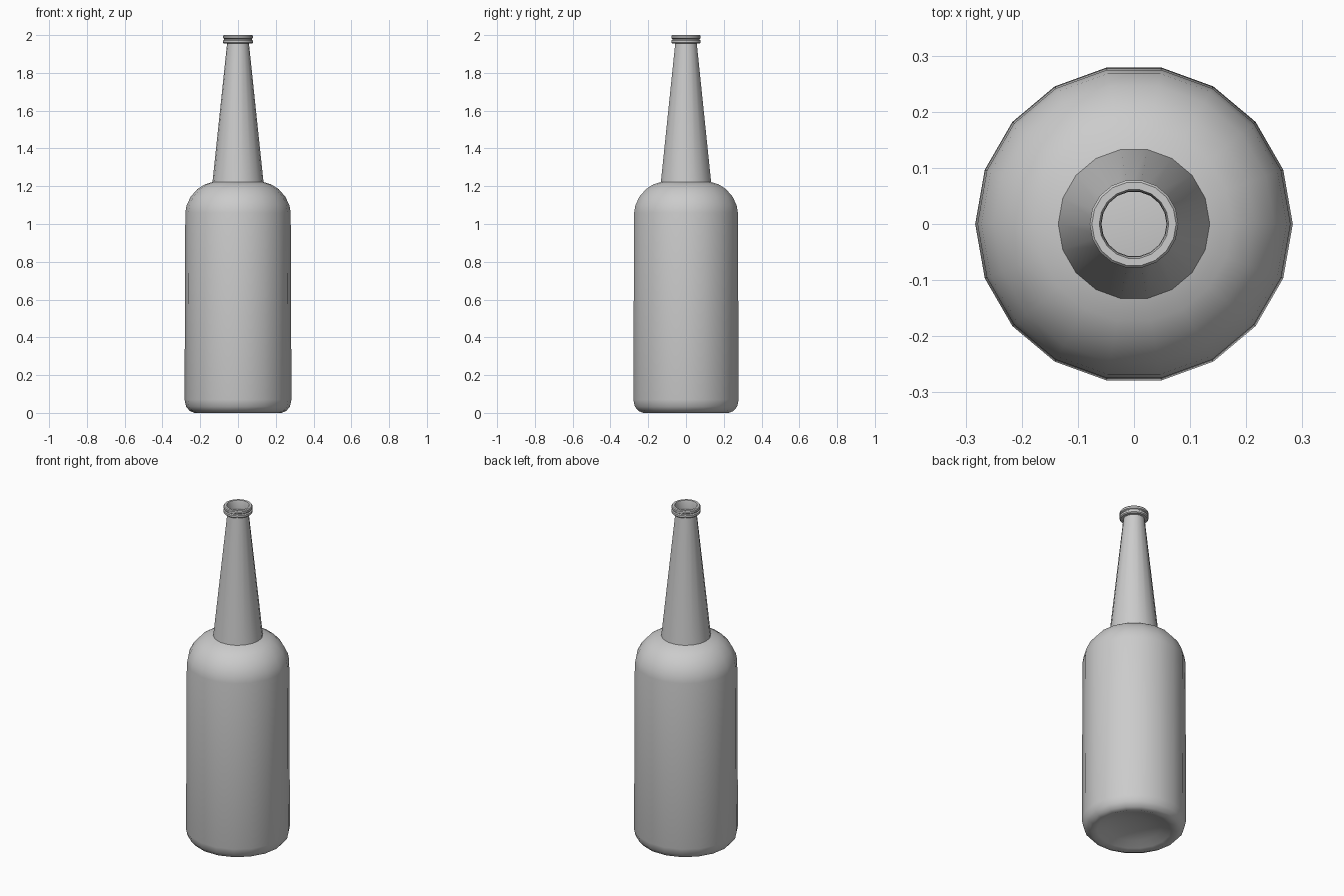
import bpy, bmesh, math

if "Cube" in bpy.data.objects:
    bpy.data.objects.remove(bpy.data.objects["Cube"])

SIDES = 18


def lathe(name, profile, angle):
    """Revolve (radius, z) points around z; zero radius makes a pole."""
    bm = bmesh.new()
    rings = []
    for r, z in profile:
        if r == 0:
            rings.append([bm.verts.new((0, 0, z))] * SIDES)
        else:
            rings.append([bm.verts.new((r * math.cos(2 * math.pi * i / SIDES),
                                        r * math.sin(2 * math.pi * i / SIDES), z))
                          for i in range(SIDES)])
    for a, b in zip(rings, rings[1:]):
        for i in range(SIDES):
            j = (i + 1) % SIDES
            # drop duplicate corners at the pole, keeping order
            bm.faces.new(list(dict.fromkeys((a[i], a[j], b[j], b[i]))))
    mesh = bpy.data.meshes.new(name)
    bm.to_mesh(mesh)
    bm.free()
    obj = bpy.data.objects.new(name, mesh)
    bpy.context.collection.objects.link(obj)
    bpy.ops.object.select_all(action='DESELECT')
    obj.select_set(True)
    bpy.context.view_layer.objects.active = obj
    bpy.ops.object.shade_smooth_by_angle(angle=math.radians(angle))
    return obj


# Body: pushed-in base, rounded heel, slightly tapered wall, round shoulder
lathe("bottle_body", [
    (0, 0.05), (0.08, 0.045), (0.15, 0.03), (0.20, 0.01), (0.23, 0.0),
    (0.255, 0.01), (0.275, 0.033), (0.283, 0.07),
    (0.279, 1.06), (0.272, 1.10), (0.25, 1.145), (0.215, 1.185),
    (0.175, 1.21), (0.135, 1.222)], 60)

# Neck: straight taper, open at the top
lathe("bottle_neck", [(0.135, 1.222), (0.058, 1.955)], 40)

# Lip: two rims with a groove between, hollow mouth
lathe("bottle_lip", [
    (0.058, 1.955), (0.074, 1.955), (0.079, 1.96), (0.079, 1.972),
    (0.073, 1.976), (0.073, 1.98), (0.079, 1.984), (0.079, 1.995),
    (0.075, 2.0), (0.062, 2.0), (0.059, 1.99), (0.058, 1.955)], 30)
